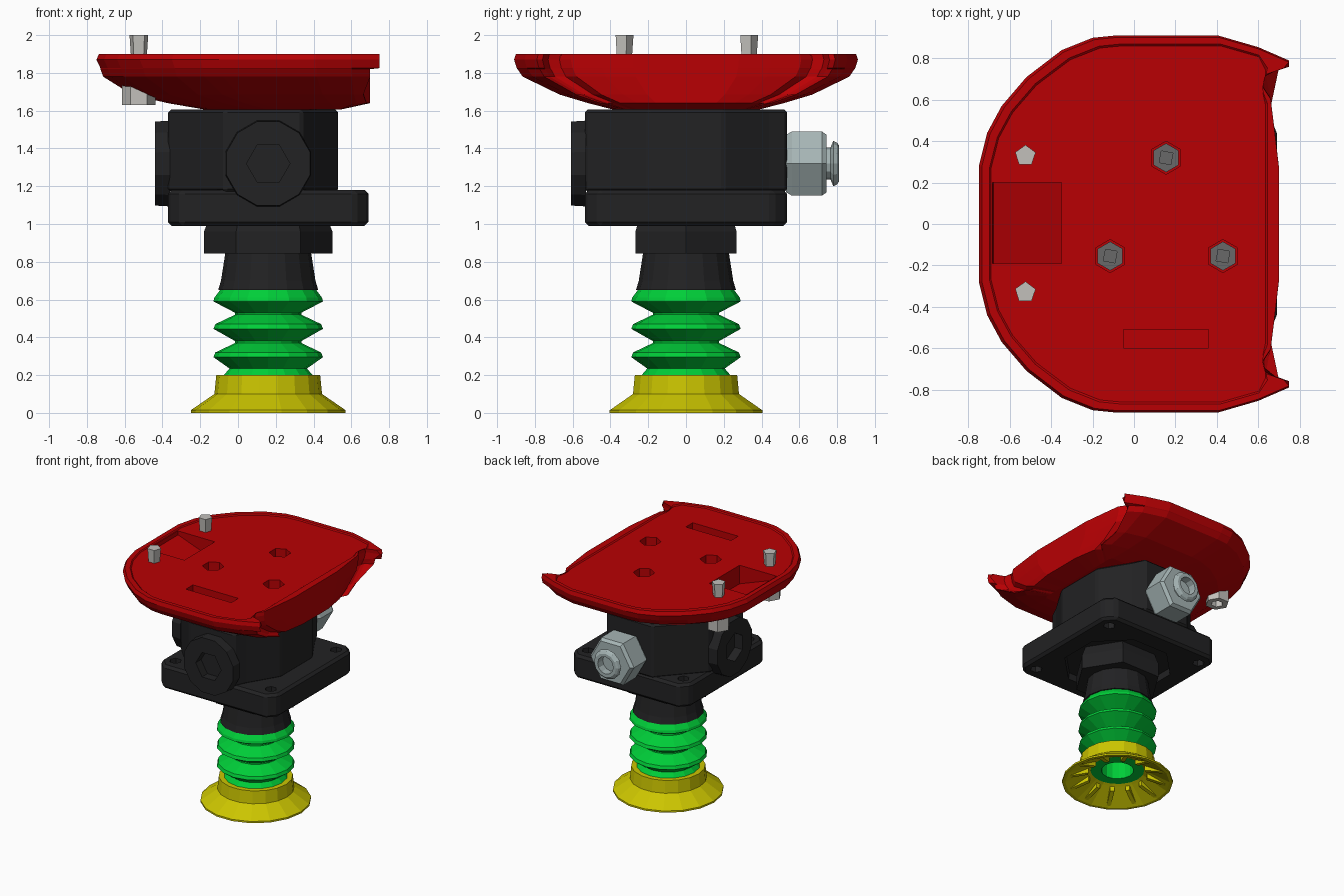
import bpy, bmesh
from math import cos, sin, pi, radians
from mathutils import Matrix, Vector

if "Cube" in bpy.data.objects:
    bpy.data.objects.remove(bpy.data.objects["Cube"], do_unlink=True)


def material(name, rgb):
    m = bpy.data.materials.new(name)
    m.use_nodes = True
    m.diffuse_color = (*rgb, 1)
    m.node_tree.nodes["Principled BSDF"].inputs["Base Color"].default_value = (*rgb, 1)
    return m


RED = material("red_paint", (0.48, 0.0, 0.001))
BLACK = material("black_plastic", (0.016, 0.016, 0.017))
GREEN = material("green_rubber", (0.0, 0.62, 0.04))
YELLOW = material("yellow_rubber", (0.6, 0.56, 0.0))
STEEL = material("bluish_steel", (0.38, 0.46, 0.46))
PIN = material("pale_metal", (0.54, 0.53, 0.5))
SCREW = material("dark_metal", (0.14, 0.14, 0.14))

AXIS_X = 0.16  # vertical axis of the suction cup
CENTRE = Matrix.Translation((AXIS_X, 0, 0))


def loft(name, rings, mat, matrix=Matrix(), closed=False):
    """Skin a stack of equal-length rings; cap the ends or join them."""
    bm = bmesh.new()
    rows = [[bm.verts.new(matrix @ Vector(p)) for p in ring] for ring in rings]
    pairs = list(zip(rows, rows[1:]))
    if closed:
        pairs.append((rows[-1], rows[0]))
    else:
        bm.faces.new(rows[0])
        bm.faces.new(rows[-1])
    n = len(rows[0])
    for a, b in pairs:
        for i in range(n):
            j = (i + 1) % n
            bm.faces.new((a[i], a[j], b[j], b[i]))
    bmesh.ops.recalc_face_normals(bm, faces=bm.faces)
    mesh = bpy.data.meshes.new(name)
    bm.to_mesh(mesh)
    bm.free()
    obj = bpy.data.objects.new(name, mesh)
    bpy.context.scene.collection.objects.link(obj)
    mesh.materials.append(mat)
    return obj


def lathe(name, profile, sides, mat, matrix=Matrix(), closed=False, turn=0):
    rings = [[(r * cos(turn + 2 * pi * i / sides), r * sin(turn + 2 * pi * i / sides), z)
              for i in range(sides)] for r, z in profile]
    return loft(name, rings, mat, matrix, closed)


def prism(name, outline, z0, z1, mat, matrix=Matrix()):
    return loft(name, [[(x, y, z) for x, y in outline] for z in (z0, z1)], mat, matrix)


def box(name, x0, x1, y0, y1, z0, z1, mat):
    return prism(name, [(x0, y0), (x1, y0), (x1, y1), (x0, y1)], z0, z1, mat)


def bake(obj):
    bpy.context.view_layer.update()
    graph = bpy.context.evaluated_depsgraph_get()
    mesh = bpy.data.meshes.new_from_object(obj.evaluated_get(graph))
    obj.modifiers.clear()
    obj.data = mesh


def cut(obj, *cutters):
    for c in cutters:
        mod = obj.modifiers.new("cut", "BOOLEAN")
        mod.operation = "DIFFERENCE"
        mod.solver = "EXACT"
        mod.object = c
        bake(obj)
        bpy.data.objects.remove(c, do_unlink=True)


def bevel(obj, width):
    mod = obj.modifiers.new("bevel", "BEVEL")
    mod.width = width
    mod.segments = 1
    bake(obj)


def mirrored(half):
    return half + [(x, -y) for x, y in reversed(half)]


# Suction cup: hollow flared lip with radial ribs underneath
lathe("suction_cup", [(0.18, 0.2), (0.275, 0.2), (0.285, 0.1), (0.41, 0.014), (0.41, 0),
                      (0.385, 0), (0.22, 0.09), (0.18, 0.11)], 18, YELLOW, CENTRE, closed=True)
for i in range(12):
    turn = CENTRE @ Matrix.Rotation(i * pi / 6, 4, "Z")
    rib = [(0.37, 0.008), (0.22, 0.09), (0.22, 0.05)]
    loft("cup_rib", [[(r, y, z) for r, z in rib] for y in (-0.016, 0.016)], YELLOW, turn)

# Bellows with three folds and a short tube reaching into the cup
folds = [(0.255, 0.65), (0.285, 0.61), (0.29, 0.59)]
for z in (0.45, 0.3):
    folds += [(0.175, z + 0.08), (0.175, z + 0.07), (0.28, z + 0.02), (0.29, z - 0.005)]
folds += [(0.205, 0.235), (0.235, 0.2), (0.2, 0.19), (0.2, 0.1), (0.12, 0.1), (0.12, 0.3)]
lathe("bellows", folds, 16, GREEN, CENTRE)

# Stem and flattened hexagonal nut
lathe("stem", [(0.265, 0.65), (0.25, 0.7), (0.225, 0.86), (0.225, 1)], 16, BLACK, CENTRE)
nut_shape = CENTRE @ Matrix.Diagonal((1, 0.91, 1, 1))
lathe("hex_nut", [(0.34, 0.845), (0.34, 0.96), (0.3, 1.06)], 6, BLACK, nut_shape)

# Square mounting flange with a shallow recess below and corner holes
flange = prism("mounting_flange",
               mirrored([(-0.37, 0.46), (-0.3, 0.535), (0.62, 0.535), (0.69, 0.46)]),
               0.99, 1.18, BLACK)
bevel(flange, 0.02)
cut(flange, lathe("cutter", [(0.42, 0.9), (0.4, 1.04)], 8, BLACK, CENTRE, turn=pi / 8))
for x in (-0.27, 0.59):
    for y in (-0.42, 0.42):
        cut(flange, lathe("cutter", [(0.045, 0.9), (0.045, 1.3)], 6, BLACK,
                          Matrix.Translation((x, y, 0))))

# Valve body with cut corners
body = prism("valve_body", mirrored([(-0.37, 0.21), (-0.07, 0.535), (0.34, 0.535),
                                     (0.385, 0.44), (0.53, 0.2)]), 1.17, 1.605, BLACK)
bevel(body, 0.015)

# Hex-socket plugs on the front and right faces
plug_places = {
    "front_plug": Matrix.Translation((AXIS_X, -0.53, 1.32)) @ Matrix.Rotation(radians(90), 4, "X"),
    "right_plug": Matrix.Translation((-0.36, 0, 1.32)) @ Matrix.Rotation(radians(-90), 4, "Y"),
}
for name, place in plug_places.items():
    plug = lathe(name, [(0.235, 0), (0.23, 0.08)], 12, BLACK, place, turn=pi / 12)
    cut(plug, lathe("cutter", [(0.115, 0.01), (0.115, 0.2)], 6, BLACK, place))

# Hose fitting on the back
back = Matrix.Translation((AXIS_X, 0.53, 1.32)) @ Matrix.Rotation(radians(-90), 4, "X")
lathe("fitting_body", [(0.175, 0), (0.196, 0.03), (0.196, 0.19), (0.175, 0.215)], 6, STEEL, back)
lathe("fitting_tip", [(0.07, 0.2), (0.085, 0.2), (0.085, 0.235), (0.12, 0.25), (0.11, 0.27),
                      (0.095, 0.28), (0.07, 0.28)], 12, STEEL, back, closed=True)

# Dished top plate with two hooked corners at its straight end
end_wall = [(0.28, 0.7), (0.45, 0.68), (0.61, 0.66), (0.67, 0.62), (0.73, 0.64),
            (0.76, 0.75), (1, 0.75)]
edge = mirrored([(-0.75, 0.28), (-0.71, 0.44), (-0.64, 0.57), (-0.52, 0.71), (-0.35, 0.84),
                 (-0.2, 0.9), (-0.1, 0.91), (0.41, 0.91), (0.6, 0.855), (0.75, 0.79)]
                + [(x, y) for y, x in reversed(end_wall[:-1])])
# Each level: height, length scale, width scale, furthest x
levels = [(1.605, 0.6, 0.42, 0.54), (1.64, 0.74, 0.57, 0.7), (1.685, 0.87, 0.735, 0.7),
          (1.78, 0.975, 0.95, 0.7), (1.82, 0.985, 0.98, 0.7), (1.825, 0.985, 0.985, 0.75),
          (1.87, 1, 1, 0.75), (1.9, 0.99, 0.99, 0.75), (1.9, 0.965, 0.955, 0.645),
          (1.892, 0.96, 0.945, 0.635)]


def wall_x(y):
    """Furthest x the straight end reaches at distance y from the middle."""
    for (y0, x0), (y1, x1) in zip(end_wall, end_wall[1:]):
        if y0 <= y <= y1:
            return x0 + (x1 - x0) * (y - y0) / (y1 - y0)
    return end_wall[0][1]


plate = loft("top_plate", [[(min(far, 0.7 - (0.7 - x) * sx, wall_x(abs(y * sy))), y * sy, z)
                            for x, y in edge] for z, sx, sy, far in levels], RED)

# Recesses in the plate: sloping pocket, slot and screw holes
ramp = [(-0.69, 1.95), (-0.68, 1.86), (-0.35, 1.74), (-0.35, 1.95)]
pocket = loft("cutter", [[(x, y, z) for x, z in ramp] for y in (-0.19, 0.2)], RED)
cut(plate, pocket, box("cutter", -0.05, 0.36, -0.6, -0.51, 1.82, 1.95, RED))
for x, y in ((0.155, 0.32), (-0.115, -0.155), (0.43, -0.155)):
    place = Matrix.Translation((x, y, 0))
    cut(plate, lathe("cutter", [(0.08, 1.76), (0.08, 1.95)], 6, RED, place, turn=pi / 6))
    screw = lathe("plate_screw", [(0.07, 1.75), (0.07, 1.8)], 6, SCREW, place, turn=pi / 6)
    cut(screw, lathe("cutter", [(0.04, 1.775), (0.04, 1.9)], 4, SCREW, place, turn=0.6))

# Locating pins with socket heads below the plate
for y in (-0.33, 0.33):
    place = Matrix.Translation((-0.525, y, 0))
    lathe("locating_pin", [(0.045, 1.8), (0.045, 1.9), (0.052, 2)], 5, PIN, place, turn=0.3)
    head = lathe("pin_head", [(0.088, 1.63), (0.088, 1.78)], 6, PIN, place)
    cut(head, lathe("cutter", [(0.045, 1.6), (0.045, 1.68)], 6, PIN, place))
